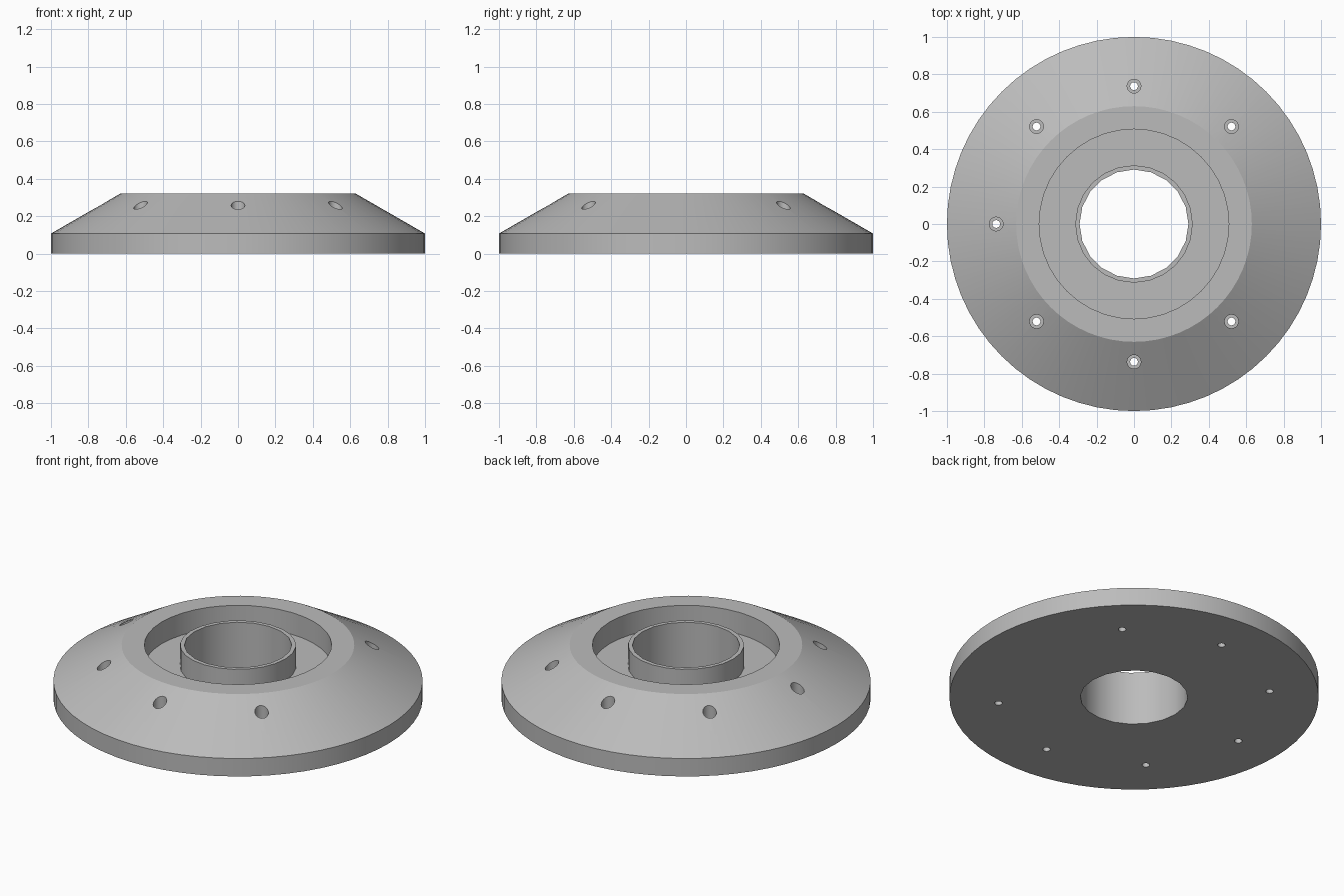
import bpy, bmesh, math

if "Cube" in bpy.data.objects:
    bpy.data.objects.remove(bpy.data.objects["Cube"])

grey = bpy.data.materials.new("mid grey")
grey.use_nodes = True
colour = (0.5, 0.5, 0.5, 1)
grey.diffuse_color = colour
grey.node_tree.nodes["Principled BSDF"].inputs["Base Color"].default_value = colour

FLOOR, TOP = 0.19, 0.32


def drum(name, r1, r2, z1, z2, sides, x=0, y=0):
    """Closed cylinder or cone from z1 to z2."""
    bm = bmesh.new()
    bmesh.ops.create_cone(bm, cap_ends=True, segments=sides, radius1=r1,
                          radius2=r2, depth=z2 - z1)
    bmesh.ops.translate(bm, vec=(x, y, (z1 + z2) / 2), verts=bm.verts)
    mesh = bpy.data.meshes.new(name)
    bm.to_mesh(mesh)
    bm.free()
    mesh.materials.append(grey)
    ob = bpy.data.objects.new(name, mesh)
    bpy.context.collection.objects.link(ob)
    return ob


def combine(target, tool, operation):
    """Apply a boolean and discard its tool."""
    tool.hide_render = True
    mod = target.modifiers.new(operation, "BOOLEAN")
    mod.operation, mod.object, mod.solver = operation, tool, "EXACT"
    bpy.context.view_layer.objects.active = target
    bpy.ops.object.modifier_apply(modifier=mod.name)
    bpy.data.objects.remove(tool)


# Flange: straight rim with a cone frustum above it
flange = drum("flange", 1, 1, 0, 0.107, 64)
bm = bmesh.new()
bm.from_mesh(flange.data)
lid = max(bm.faces, key=lambda f: f.calc_center_median().z)
shoulder = bmesh.ops.extrude_face_region(bm, geom=[lid])["geom"]
for v in (g for g in shoulder if isinstance(g, bmesh.types.BMVert)):
    v.co = (v.co.x * 0.63, v.co.y * 0.63, TOP)
bmesh.ops.delete(bm, geom=[lid], context="FACES")
bm.to_mesh(flange.data)
bm.free()

# Ring-shaped pocket around the central sleeve, then the through bore
pocket = drum("pocket_cutter", 0.507, 0.507, FLOOR, 0.5, 40)
combine(pocket, drum("sleeve_core", 0.314, 0.314, 0, 0.6, 24), "DIFFERENCE")
combine(flange, pocket, "DIFFERENCE")
combine(flange, drum("bore_cutter", 0.291, 0.291, -0.1, 0.6, 20), "DIFFERENCE")

# Seven counterbored bolt holes, leaving the +x position empty
for i in range(1, 8):
    a = i * math.pi / 4
    x, y = 0.737 * math.cos(a), 0.737 * math.sin(a)
    combine(flange, drum("counterbore", 0.037, 0.037, 0.107, 0.5, 20, x, y), "DIFFERENCE")
    combine(flange, drum("bolt_hole", 0.021, 0.021, -0.1, 0.5, 16, x, y), "DIFFERENCE")

# Smooth round walls with crisp machined edges
bpy.ops.object.select_all(action="DESELECT")
flange.select_set(True)
bpy.context.view_layer.objects.active = flange
bpy.ops.object.shade_smooth_by_angle(angle=math.radians(25))
